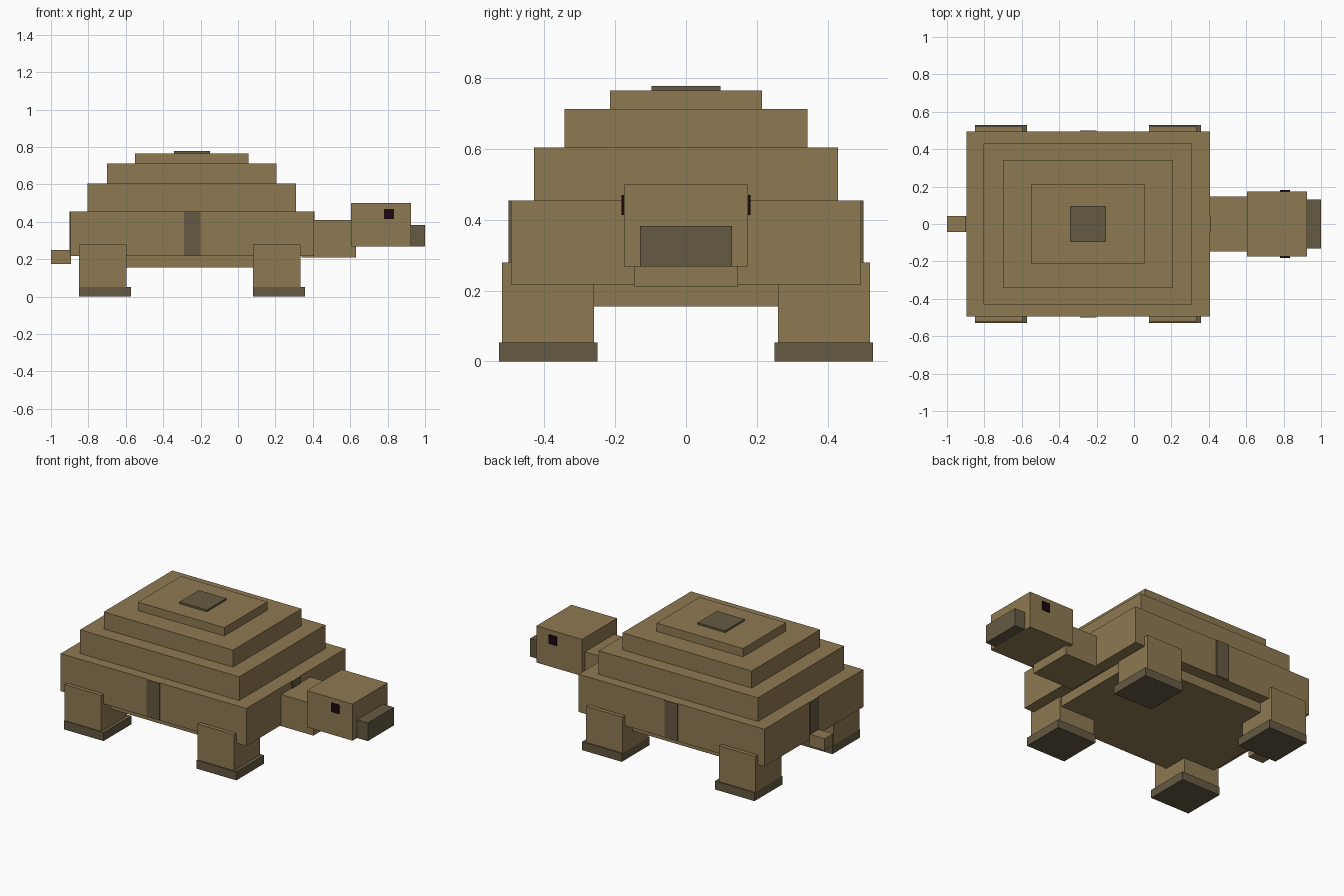
import bpy

# Remove the default cube
if "Cube" in bpy.data.objects:
    bpy.data.objects.remove(bpy.data.objects["Cube"], do_unlink=True)


def material(name, rgb):
    m = bpy.data.materials.new(name)
    m.use_nodes = True
    m.diffuse_color = (*rgb, 1)
    bsdf = next(n for n in m.node_tree.nodes if n.type == 'BSDF_PRINCIPLED')
    bsdf.inputs["Base Color"].default_value = (*rgb, 1)
    return m


TAN = material("tan_brown", (0.275, 0.195, 0.084))
DARK = material("dark_olive", (0.130, 0.102, 0.054))
BLACK = material("eye_black", (0.012, 0.002, 0.005))


def box(name, x, y, z, mat):
    """Box spanning the given (min, max) ranges."""
    bpy.ops.mesh.primitive_cube_add(size=1)
    ob = bpy.context.object
    ob.name = ob.data.name = name
    size = [r[1] - r[0] for r in (x, y, z)]
    mid = [(r[0] + r[1]) / 2 for r in (x, y, z)]
    for v in ob.data.vertices:
        v.co = [c * s + m for c, s, m in zip(v.co, size, mid)]
    ob.data.materials.append(mat)
    return ob


# Stepped shell: x range, half depth, z range
tiers = [
    ((-0.895, 0.405), 0.495, (0.217, 0.455)),
    ((-0.805, 0.31), 0.43, (0.455, 0.605)),
    ((-0.70, 0.205), 0.343, (0.605, 0.713)),
    ((-0.55, 0.055), 0.215, (0.713, 0.766)),
]
for i, (x, hy, z) in enumerate(tiers, 1):
    box(f"shell_tier_{i}", x, (-hy, hy), z, TAN)
box("shell_top_plate", (-0.342, -0.15), (-0.097, 0.097), (0.766, 0.778), DARK)
box("belly", (-0.815, 0.325), (-0.42, 0.42), (0.155, 0.217), TAN)

# Dark stripes on the four sides of the shell rim
stripe_z = (0.22, 0.455)
box("front_rim_stripe", (0.405, 0.41), (-0.042, 0.042), stripe_z, DARK)
box("rear_rim_stripe", (-0.90, -0.895), (-0.042, 0.042), stripe_z, DARK)

# Head, neck and tail
box("neck", (0.34, 0.63), (-0.146, 0.146), (0.21, 0.41), TAN)
box("head", (0.605, 0.925), (-0.175, 0.175), (0.268, 0.50), TAN)
box("snout", (0.925, 1.0), (-0.13, 0.13), (0.268, 0.383), DARK)
box("tail", (-1.0, -0.893), (-0.042, 0.042), (0.175, 0.25), TAN)


# Mirrored parts
def side_range(sign, near, far):
    return tuple(sorted((sign * near, sign * far)))


for side, s in (("near", -1), ("far", 1)):
    box(f"{side}_rim_stripe", (-0.29, -0.20), side_range(s, 0.495, 0.501), stripe_z, DARK)
    box(f"{side}_eye", (0.78, 0.835), side_range(s, 0.175, 0.182), (0.414, 0.47), BLACK)
    for end, x0 in (("front", 0.08), ("rear", -0.85)):
        box(f"{end}_{side}_leg", (x0, x0 + 0.255), side_range(s, 0.26, 0.52), (0.053, 0.28), TAN)
        box(f"{end}_{side}_foot", (x0, x0 + 0.278), side_range(s, 0.25, 0.528), (0.0, 0.053), DARK)
